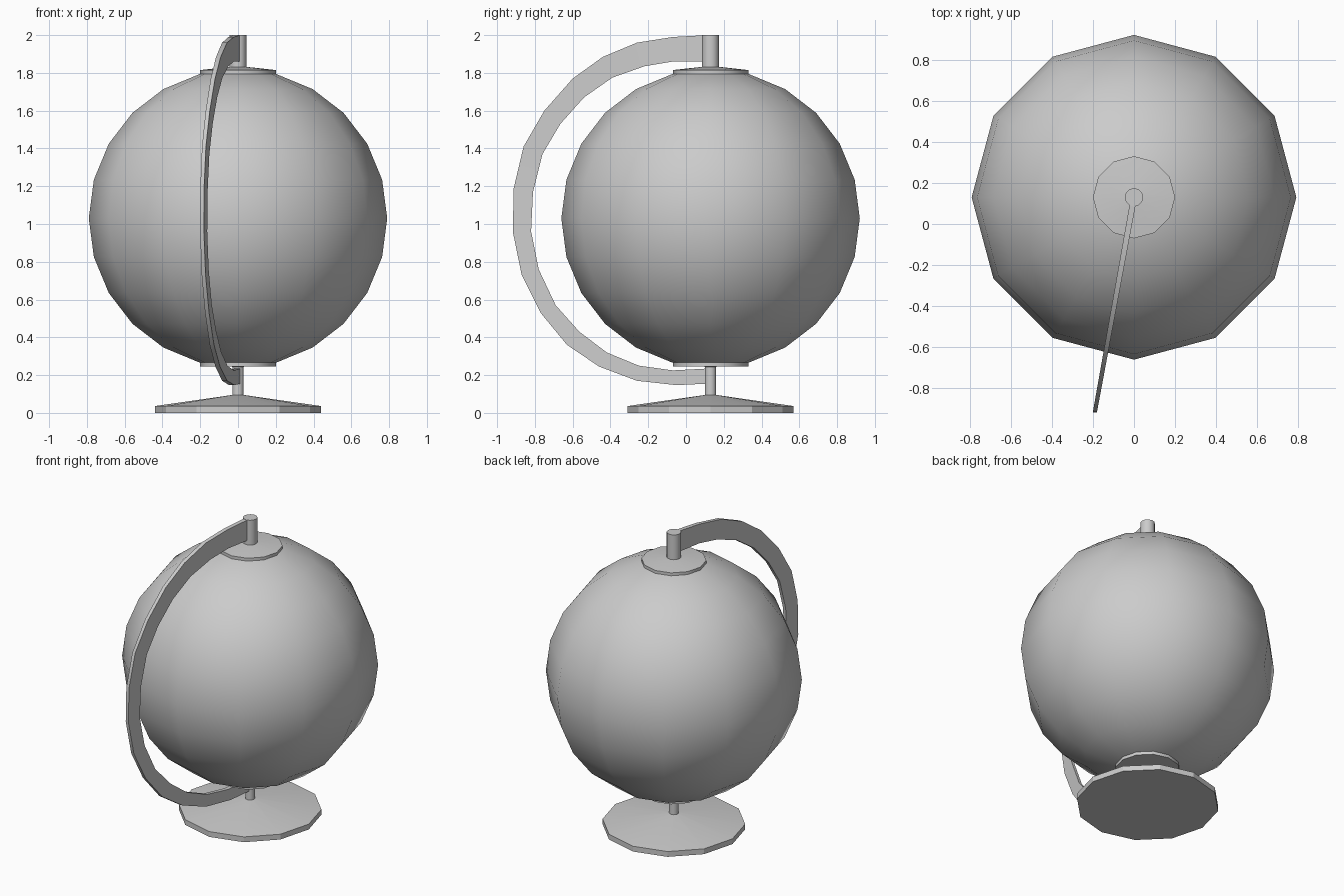
import bpy, bmesh, math

if "Cube" in bpy.data.objects:
    bpy.data.objects.remove(bpy.data.objects["Cube"])

CY = 0.13      # y of the vertical axis
SIDES = 12


def finish(name, bm, angle):
    bmesh.ops.recalc_face_normals(bm, faces=bm.faces)
    me = bpy.data.meshes.new(name)
    bm.to_mesh(me)
    bm.free()
    ob = bpy.data.objects.new(name, me)
    bpy.context.collection.objects.link(ob)
    bpy.ops.object.select_all(action='DESELECT')
    ob.select_set(True)
    bpy.context.view_layer.objects.active = ob
    bpy.ops.object.shade_smooth_by_angle(angle=math.radians(angle))
    return ob


def lathe(name, profile, angle=35):
    """Turn (radius, z) points round the axis; radius 0 makes a pole."""
    bm = bmesh.new()
    rings = []
    for r, z in profile:
        n = SIDES if r > 0 else 1
        rings.append([bm.verts.new((r * math.cos(i * math.tau / SIDES),
                                    CY + r * math.sin(i * math.tau / SIDES), z))
                      for i in range(n)])
    for a, b in zip(rings, rings[1:]):
        for i in range(SIDES):
            j = (i + 1) % SIDES
            quad = [a[i % len(a)], a[j % len(a)], b[j % len(b)], b[i % len(b)]]
            bm.faces.new(list(dict.fromkeys(quad)))
    return finish(name, bm, angle)


# Globe ball
R, CZ = 0.79, 1.03
ball = [(0, CZ - R)]
for k in range(-5, 6):
    t = math.radians(15 * k)
    ball.append((R * math.cos(t), CZ + R * math.sin(t)))
ball.append((0, CZ + R))
lathe("globe_ball", ball, 40)

# Pole caps
lathe("top_cap", [(0, 1.795), (0.2, 1.795), (0.2, 1.815), (0.045, 1.832), (0, 1.832)])
lathe("bottom_cap", [(0, 0.245), (0.2, 0.245), (0.2, 0.268), (0, 0.268)])

# Posts holding the arm
lathe("top_post", [(0, 1.825), (0.045, 1.825), (0.045, 2.0), (0, 2.0)])
lathe("bottom_post", [(0, 0.085), (0.03, 0.085), (0.03, 0.242), (0, 0.242)])

# Foot
lathe("foot", [(0, 0), (0.44, 0), (0.44, 0.036), (0.03, 0.095), (0, 0.095)], 25)

# Curved arm: outer and inner edge as (y, z), swung slightly to the left
outer = [(0.11, 2.0), (-0.07, 1.99), (-0.26, 1.96), (-0.44, 1.885), (-0.6, 1.77),
         (-0.75, 1.6), (-0.86, 1.41), (-0.912, 1.19), (-0.917, 0.96), (-0.87, 0.73),
         (-0.77, 0.53), (-0.63, 0.36), (-0.46, 0.245), (-0.26, 0.17), (-0.05, 0.147),
         (0.12, 0.155)]
inner = [(0.11, 1.86), (-0.07, 1.86), (-0.22, 1.835), (-0.39, 1.775), (-0.54, 1.67),
         (-0.665, 1.53), (-0.76, 1.37), (-0.81, 1.17), (-0.82, 0.96), (-0.78, 0.76),
         (-0.69, 0.57), (-0.565, 0.43), (-0.42, 0.32), (-0.25, 0.25), (-0.07, 0.225),
         (0.12, 0.235)]
bm = bmesh.new()
sections = []
for o, i in zip(outer, inner):
    half = 0.015 - 0.005 * (CY - o[0]) / 1.05
    sections.append([bm.verts.new(((y - CY) * 0.182 + s * half, y, z))
                     for (y, z), s in ((o, -1), (o, 1), (i, 1), (i, -1))])
for a, b in zip(sections, sections[1:]):
    for k in range(4):
        m = (k + 1) % 4
        bm.faces.new((a[k], a[m], b[m], b[k]))
bm.faces.new(sections[0])
bm.faces.new(sections[-1])
finish("curved_arm", bm, 30)
